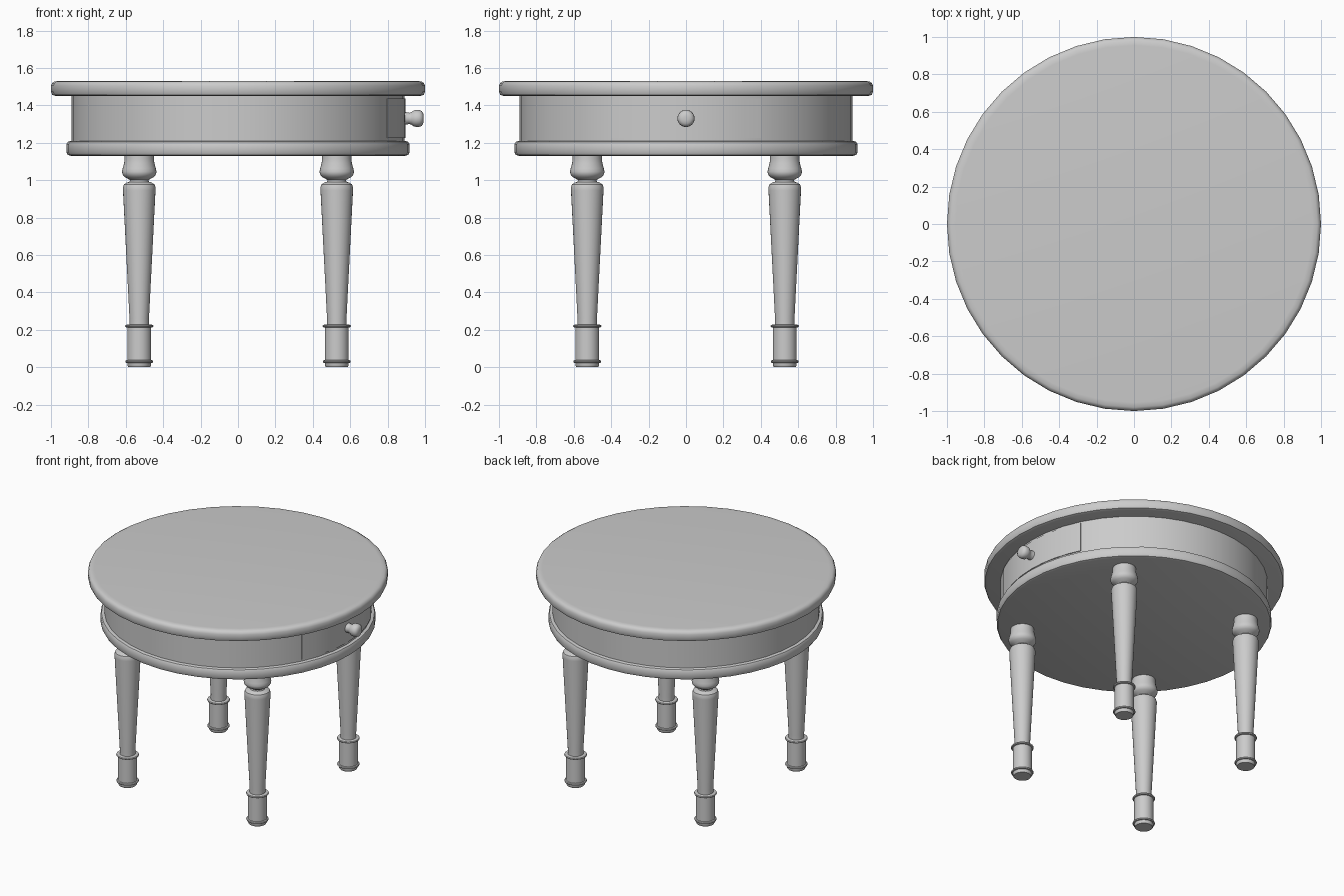
import bpy, bmesh, math
from mathutils import Matrix

if "Cube" in bpy.data.objects:
    bpy.data.objects.remove(bpy.data.objects["Cube"])


def finish(bm, name, matrix=Matrix.Identity(4)):
    bmesh.ops.recalc_face_normals(bm, faces=bm.faces)
    mesh = bpy.data.meshes.new(name)
    bm.to_mesh(mesh)
    bm.free()
    ob = bpy.data.objects.new(name, mesh)
    ob.matrix_world = matrix
    bpy.context.collection.objects.link(ob)
    bpy.ops.object.select_all(action='DESELECT')
    ob.select_set(True)
    bpy.context.view_layer.objects.active = ob
    bpy.ops.object.shade_smooth_by_angle(angle=math.radians(35))
    return ob


def lathe(name, profile, sides, matrix=Matrix.Identity(4)):
    """Turn a (radius, height) profile around z and cap both ends."""
    bm = bmesh.new()
    rings = [[bm.verts.new((r * math.cos(math.tau * i / sides),
                            r * math.sin(math.tau * i / sides), z))
              for i in range(sides)] for r, z in profile]
    for a, b in zip(rings, rings[1:]):
        for i in range(sides):
            j = (i + 1) % sides
            bm.faces.new((a[i], a[j], b[j], b[i]))
    bm.faces.new(rings[0])
    bm.faces.new(rings[-1])
    return finish(bm, name, matrix)


# Table top, apron and lower rim
lathe("table_top", [(0.975, 1.45), (0.993, 1.456), (1.0, 1.472), (1.0, 1.505),
                    (0.993, 1.52), (0.98, 1.528), (0.955, 1.53)], 40)
lathe("apron", [(0.89, 1.19), (0.89, 1.46)], 40)
lathe("lower_rim", [(0.895, 1.13), (0.91, 1.135), (0.917, 1.148), (0.917, 1.192),
                    (0.91, 1.205), (0.895, 1.21)], 40)

# Curved drawer front, set slightly proud of the apron on the +x side
bm = bmesh.new()
half, steps = math.asin(0.4 / 0.894), 8
rings = []
for i in range(steps + 1):
    a = -half + 2 * half * i / steps
    rings.append([bm.verts.new((r * math.cos(a), r * math.sin(a), z))
                  for r, z in ((0.86, 1.225), (0.895, 1.225), (0.895, 1.437), (0.86, 1.437))])
for a, b in zip(rings, rings[1:]):
    for i in range(4):
        j = (i + 1) % 4
        bm.faces.new((a[i], a[j], b[j], b[i]))
bm.faces.new(rings[0])
bm.faces.new(rings[-1])
finish(bm, "drawer_front")

# Turned drawer knob pointing along +x
lathe("drawer_knob", [(0.034, 0.88), (0.033, 0.90), (0.030, 0.915), (0.034, 0.928),
                      (0.043, 0.94), (0.046, 0.955), (0.045, 0.97), (0.040, 0.982),
                      (0.028, 0.99), (0.012, 0.993)], 24,
      Matrix.Translation((0, 0, 1.33)) @ Matrix.Rotation(math.pi / 2, 4, 'Y'))

# Four turned legs
leg = [(0.058, 0.0), (0.063, 0.008), (0.064, 0.022), (0.072, 0.024), (0.075, 0.03),
       (0.072, 0.036), (0.064, 0.038), (0.064, 0.212), (0.073, 0.214), (0.076, 0.22),
       (0.073, 0.226), (0.052, 0.229), (0.052, 0.26), (0.087, 0.945), (0.087, 0.962),
       (0.082, 0.977), (0.066, 0.987), (0.052, 0.991), (0.050, 1.0), (0.058, 1.006),
       (0.078, 1.016), (0.090, 1.032), (0.092, 1.045), (0.089, 1.062), (0.081, 1.09),
       (0.078, 1.115), (0.078, 1.14)]
for fy, sy in (("front", -1), ("back", 1)):
    for fx, sx in (("left", -1), ("right", 1)):
        lathe(f"{fy}_{fx}_leg", leg, 32, Matrix.Translation((sx * 0.528, sy * 0.528, 0)))
